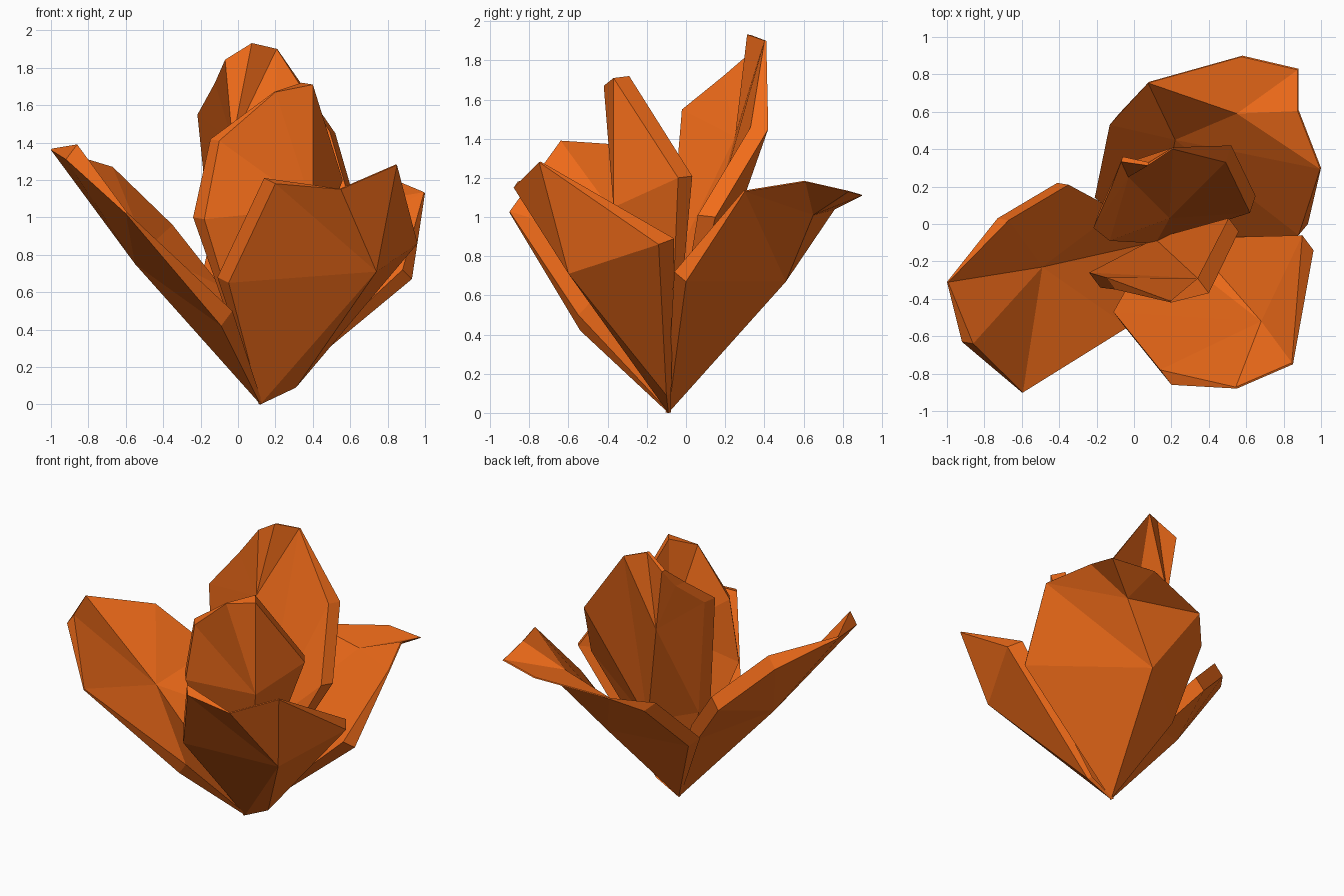
import bpy, bmesh
from mathutils import Vector

if "Cube" in bpy.data.objects:
    bpy.data.objects.remove(bpy.data.objects["Cube"])

mat = bpy.data.materials.new("petal_orange")
mat.diffuse_color = (0.88, 0.15, 0.01, 1)
mat.use_nodes = True
mat.node_tree.nodes["Principled BSDF"].inputs["Base Color"].default_value = mat.diffuse_color

BASE = (0.12, -0.09, 0.0, 0.15)


def petal(name, rim, hub, inward, tip=None):
    """Cupped petal: outer shell fanned from a hub, inner shell shifted inward.
    Points are x, y, z, thickness factor. tip = (point, first, last) is a second fan hub."""
    rim = [BASE] + rim
    pts = rim + [hub]
    h = len(rim)
    loop = list(range(h))
    tris = []
    if tip:
        p, i, j = tip
        pts = pts + [p]
        tris += [(h + 1, k, k + 1) for k in range(i, j)]
        loop = loop[:i + 1] + [h + 1] + loop[j:]
    tris += [(h, a, b) for a, b in zip(loop, loop[1:] + loop[:1])]

    bm = bmesh.new()
    outer = [bm.verts.new(p[:3]) for p in pts]
    inner = [bm.verts.new(Vector(p[:3]) + Vector(inward) * p[3]) for p in pts]
    for a, b, c in tris:
        bm.faces.new((outer[a], outer[b], outer[c]))
        bm.faces.new((inner[c], inner[b], inner[a]))
    for k in range(h):
        n = (k + 1) % h
        bm.faces.new((outer[n], outer[k], inner[k], inner[n]))
    bmesh.ops.recalc_face_normals(bm, faces=bm.faces)
    me = bpy.data.meshes.new(name)
    bm.to_mesh(me)
    bm.free()
    me.materials.append(mat)
    bpy.context.collection.objects.link(bpy.data.objects.new(name, me))


# wide outer petal leaning left
petal("left_petal",
      [(-.15, .08, .55, 1), (-.41, .22, .88, 1), (-.73, .03, 1.19, 1),
       (-1, -.31, 1.36, .1), (-.92, -.63, 1.31, 1), (-.6, -.9, 1.02, .1),
       (-.09, -.54, .42, 1)],
      (-.55, -.22, .75, 1), (.06, -.01, .08))

# wide outer petal leaning front right
petal("front_right_petal",
      [(-.05, -.55, .65, 1), (.2, -.86, 1.18, 1), (.55, -.88, 1.15, .1),
       (.85, -.75, 1.28, .1), (.96, -.14, .86, 1), (.31, -.1, .09, .3)],
      (.74, -.6, .71, 1), (-.06, .08, .03))

# wide outer petal leaning back right, with a curled rim
petal("back_right_petal",
      [(-.16, .2, .55, 1), (-.08, .59, .93, 1), (.08, .76, 1.04, .1),
       (.58, .9, 1.11, .1), (.88, .83, 1.13, .1), (.88, .61, 1.18, .1),
       (1, .3, 1.13, .1), (.93, 0, .67, 1)],
      (.27, .51, .67, 1), (-.05, -.06, .05),
      ((.6, .65, 1.01, 1), 3, 7))

# tall inner petal at the back
petal("tall_back_petal",
      [(-.1, 0, .7, 1), (-.19, .06, 1.54, .9), (-.1, .26, 1.71, .8),
       (-.06, .36, 1.84, .3), (.08, .33, 1.93, .2), (.21, .41, 1.9, .1),
       (.52, .42, 1.45, 1), (.65, .15, 1.0, 1)],
      (.22, .12, .6, 1), (-.03, -.09, .01),
      ((0, .34, 1.4, 1), 1, 6))

# tall inner petal at the front
petal("tall_front_petal",
      [(-.18, -.34, .99, 1), (-.1, -.35, 1.41, .8), (.2, -.42, 1.67, .1),
       (.4, -.37, 1.71, 1), (.56, -.04, 1.2, .9)],
      (.4, -.37, 1.05, 1), (-.06, .08, .01))
